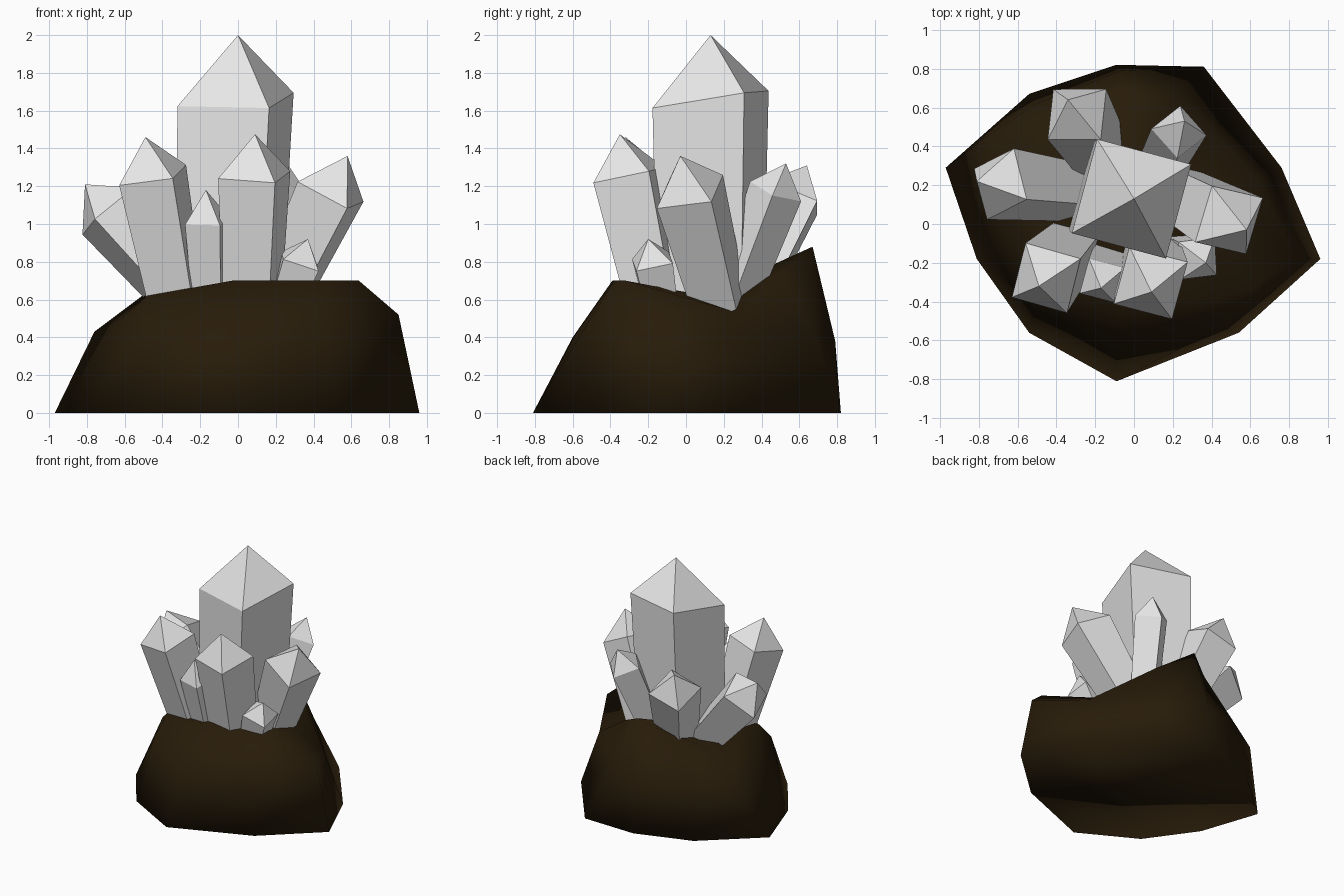
import bpy, bmesh, math
from mathutils import Vector

if "Cube" in bpy.data.objects:
    bpy.data.objects.remove(bpy.data.objects["Cube"])


def material(name, rgb):
    m = bpy.data.materials.new(name)
    m.diffuse_color = (*rgb, 1)
    m.use_nodes = True
    m.node_tree.nodes["Principled BSDF"].inputs["Base Color"].default_value = m.diffuse_color
    return m


brown = material("dark brown rock", (0.021, 0.0115, 0.003))
grey = material("pale grey crystal", (0.8, 0.8, 0.8))


def finish(name, bm, mat, smooth):
    bmesh.ops.recalc_face_normals(bm, faces=bm.faces[:])
    me = bpy.data.meshes.new(name)
    for f in bm.faces:
        f.smooth = smooth
    bm.to_mesh(me)
    bm.free()
    me.materials.append(mat)
    ob = bpy.data.objects.new(name, me)
    bpy.context.collection.objects.link(ob)
    return ob


def bridge(bm, a, b):
    n = len(a)
    for i in range(n):
        j = (i + 1) % n
        bm.faces.new((a[i], a[j], b[j], b[i]))


def fan(bm, ring, tip):
    for i in range(len(ring)):
        bm.faces.new((ring[i], ring[(i + 1) % len(ring)], tip))


# rock: three rough rings, with a peak at the back
foot = [(.96, -.18), (.76, .29), (.36, .81), (-.09, .82), (-.54, .67),
        (-.97, .29), (-.81, -.18), (-.54, -.56), (-.09, -.81), (.54, -.56)]
waist = [(.85, -.18, .52), (.64, .22, .42), (.22, .68, .42), (-.07, .79, .38),
         (-.5, .62, .42), (-.76, .45, .43), (-.62, -.1, .5), (-.5, -.4, .45),
         (-.09, -.6, .4), (.45, -.53, .46)]
rim = [(.64, -.32, .7), (.33, .24, .54), (.2, .5, .74), (-.03, .67, .88),
       (-.2, .58, .78), (-.48, .38, .64), (-.47, 0, .62), (-.48, -.24, .62),
       (-.03, -.39, .7), (.45, -.38, .7)]
bm = bmesh.new()
r0 = [bm.verts.new((x, y, 0)) for x, y in foot]
r1 = [bm.verts.new(p) for p in waist]
r2 = [bm.verts.new(p) for p in rim]
bm.faces.new(r0)
bridge(bm, r0, r1)
bridge(bm, r1, r2)
fan(bm, r2, bm.verts.new((0, .1, .62)))
finish("rock_base", bm, brown, True)


# crystal: tapered four-sided prism with a pointed tip; slope tilts the shoulder
def crystal(name, base, tip, shoulder, r_base, r_top, twist=30, slope=(0, 0)):
    base, tip = Vector(base), Vector(tip)
    rot = Vector((0, 0, 1)).rotation_difference(tip - base)
    bm = bmesh.new()

    def ring(centre, r, sx=0, sy=0):
        out = []
        for k in range(4):
            a = math.radians(twist + 90 * k)
            p = rot @ Vector((r * math.cos(a), r * math.sin(a), 0))
            p.z += sx * p.x + sy * p.y
            out.append(bm.verts.new(centre + p))
        return out

    a = ring(base, r_base)
    b = ring(base.lerp(tip, shoulder), r_top, *slope)
    bm.faces.new(a)
    bridge(bm, a, b)
    fan(bm, b, bm.verts.new(tip))
    finish(name, bm, grey, False)


crystal("main_crystal", (-.06, .13, .4), (0, .13, 2), .787, .32, .355, 30, (.06, .16))
crystal("front_left_crystal", (-.29, -.1, .4), (-.49, -.32, 1.46), .81, .16, .21)
crystal("front_crystal", (.07, -.12, .4), (.09, -.35, 1.475), .8, .17, .22)
crystal("small_front_crystal", (-.14, -.15, .4), (-.17, -.33, 1.18), .79, .1, .135)
crystal("right_crystal", (.15, .21, .46), (.58, -.03, 1.36), .79, .16, .215)
crystal("left_crystal", (-.2, .15, .5), (-.81, .22, 1.21), .8, .15, .2, 65)
crystal("back_left_crystal", (-.12, .28, .5), (-.34, .64, 1.31), .79, .15, .2, 42)
crystal("back_right_crystal", (.1, .22, .5), (.26, .53, 1.32), .82, .12, .145, -5)
crystal("small_right_crystal", (.22, -.12, .5), (.37, -.2, .92), .72, .11, .14, 50)
